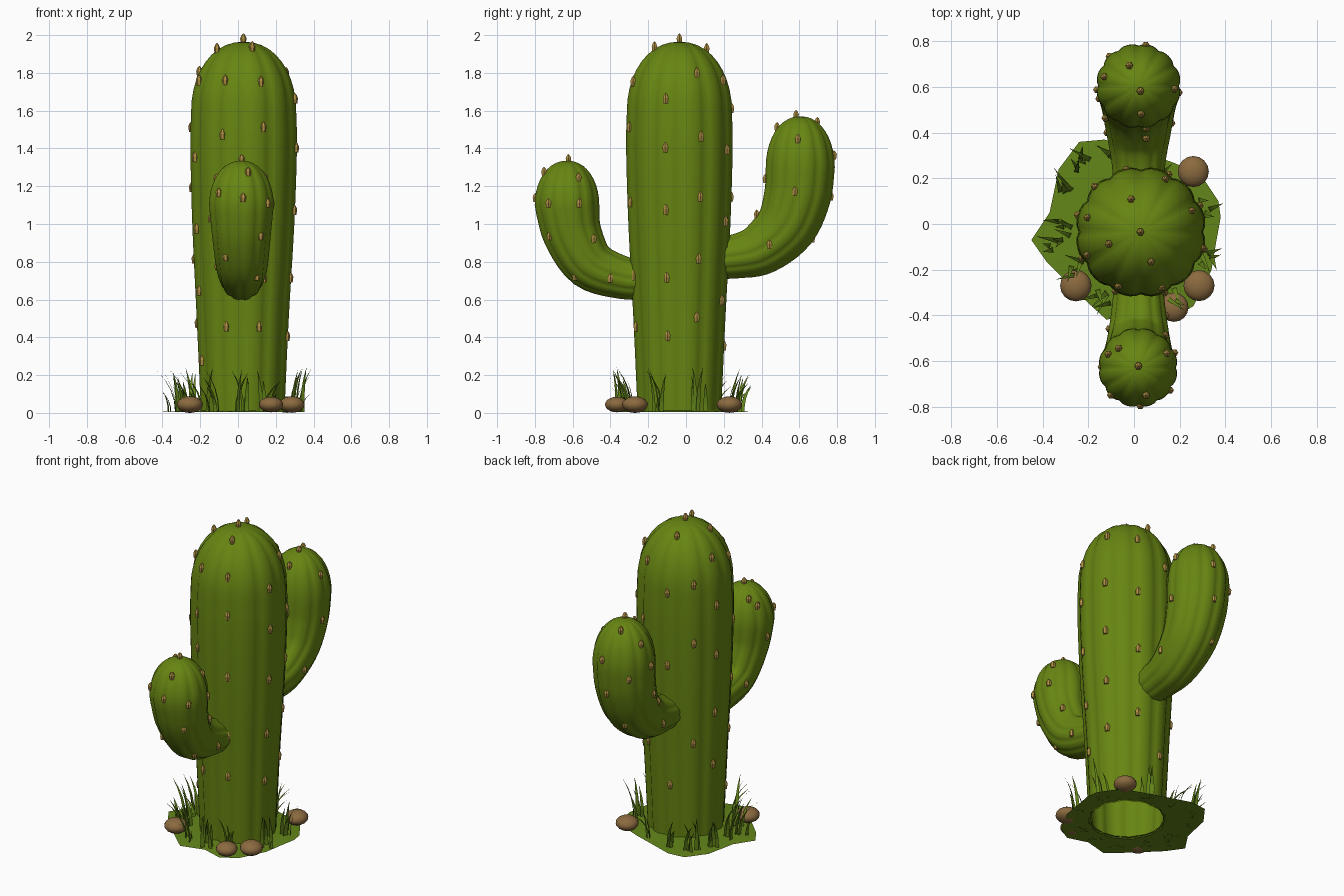
import bpy, bmesh, math, random
from mathutils import Vector
from mathutils.bvhtree import BVHTree

if "Cube" in bpy.data.objects:
    bpy.data.objects.remove(bpy.data.objects["Cube"])

random.seed(4)
X = Vector((1, 0, 0))


def material(name, rgb):
    m = bpy.data.materials.new(name)
    m.diffuse_color = (*rgb, 1)
    m.use_nodes = True
    m.node_tree.nodes["Principled BSDF"].inputs["Base Color"].default_value = m.diffuse_color
    return m


GREEN = material("cactus green", (0.135, 0.235, 0.006))
GRASS = material("grass green", (0.125, 0.235, 0.010))
TAN = material("spine tan", (0.42, 0.27, 0.055))
BROWN = material("stone brown", (0.26, 0.145, 0.05))


def finish(name, bm, mat, smooth=False):
    me = bpy.data.meshes.new(name)
    bm.to_mesh(me)
    bm.free()
    me.materials.append(mat)
    for p in me.polygons:
        p.use_smooth = smooth
    ob = bpy.data.objects.new(name, me)
    bpy.context.collection.objects.link(ob)
    return ob


def spline(pts, steps=5):
    """Catmull-Rom through 4D points (x, y, z, radius)."""
    v = [Vector(p) for p in pts]
    v = [2 * v[0] - v[1]] + v + [2 * v[-1] - v[-2]]
    out = []
    for i in range(1, len(v) - 2):
        a, b, c, d = v[i - 1:i + 3]
        for k in range(steps):
            t = k / steps
            out.append(0.5 * (2 * b + (c - a) * t + (2 * a - 5 * b + 4 * c - d) * t * t
                              + (3 * b - a - 3 * c + d) * t ** 3))
    return out + [v[-2]]


def ribbed_limb(name, pts, dome, ribs=12, depth=0.05):
    """Sweep a ribbed section along a path and close it with a dome."""
    path = spline(pts)
    end = path[-1].copy()
    for k in range(1, 11):
        a = k / 10 * math.pi / 2
        path.append(Vector((end.x, end.y, end.z + dome * math.sin(a),
                            end.w * max(math.cos(a), 0) ** 0.92)))
    n = ribs * 6
    bm = bmesh.new()
    rings = []
    for i, p in enumerate(path[:-1]):
        tan = (path[i + 1].xyz - path[max(i - 1, 0)].xyz).normalized()
        if i > len(path) - 12:
            tan = Vector((0, 0, 1))
        up = tan.cross(X)
        ring = []
        for j in range(n):
            t = 2 * math.pi * j / n
            r = p.w * (1 - depth * (1 - abs(math.sin(ribs * t / 2))) ** 1.5)
            ring.append(bm.verts.new(p.xyz + r * (math.cos(t) * X + math.sin(t) * up)))
        rings.append(ring)
    for a, b in zip(rings, rings[1:]):
        for j in range(n):
            bm.faces.new((a[j], a[(j + 1) % n], b[(j + 1) % n], b[j]))
    tip = bm.verts.new(path[-1].xyz)
    for j in range(n):
        bm.faces.new((rings[-1][j], rings[-1][(j + 1) % n], tip))
    tree = BVHTree.FromBMesh(bm)
    return finish(name, bm, GREEN, True), tree


def spines(name, tree, targets, length):
    """Stubby six-sided spines on the surface nearest to each target."""
    bm = bmesh.new()
    for t in targets:
        loc, nor, _, _ = tree.find_nearest(Vector(t))
        nor = (nor + Vector((0, 0, 0.12))).normalized()
        q = nor.to_track_quat('Z', 'Y')
        prof = [(-0.012, 0.013), (length * 0.4, 0.017), (length * 0.8, 0.009)]
        rings = [[bm.verts.new(loc + q @ Vector((r * math.cos(k * math.pi / 3),
                                                 r * math.sin(k * math.pi / 3), z)))
                  for k in range(6)] for z, r in prof]
        tip = bm.verts.new(loc + nor * length)
        for a, b in zip(rings, rings[1:]):
            for k in range(6):
                bm.faces.new((a[k], a[(k + 1) % 6], b[(k + 1) % 6], b[k]))
        for k in range(6):
            bm.faces.new((rings[-1][k], rings[-1][(k + 1) % 6], tip))
        bm.faces.new(rings[0][::-1])
    finish(name, bm, TAN)


# Trunk and the two curved arms
CX, CY = 0.025, -0.035
_, trunk = ribbed_limb("trunk", [(CX, CY, 0.005, 0.225), (CX, CY, 0.5, 0.248),
                                 (CX + .003, CY, 1.0, 0.275), (CX + .005, CY, 1.4, 0.287),
                                 (CX + .005, CY, 1.6, 0.283)], 0.365)
_, front = ribbed_limb("front_arm", [(0.02, -0.2, 0.71, 0.11), (0.02, -0.33, 0.715, 0.115),
                                     (0.02, -0.505, 0.785, 0.138), (0.018, -0.6, 0.945, 0.158),
                                     (0.018, -0.63, 1.1, 0.174)], 0.235)
_, back = ribbed_limb("back_arm", [(0.02, 0.15, 0.82, 0.113), (0.02, 0.27, 0.83, 0.12),
                                   (0.02, 0.40, 0.87, 0.142), (0.02, 0.53, 0.99, 0.165),
                                   (0.02, 0.59, 1.15, 0.18), (0.02, 0.605, 1.3, 0.186)], 0.27)

# Trunk spines: columns by angle, plus the crown
columns = {-15: (1.65, 1.39, 1.06, .70, .39), 24: (1.81, 1.45, 1.13, .80, .49),
           62: (1.76, 1.38, 1.0, .58), 102: (1.60, 1.13, .34),
           135: (1.66, 1.28, .62), 165: (1.82, 1.5, 1.18, .80, .46),
           205: (1.76, 1.34, .96, .63, .26), 247: (1.76, 1.46, 1.24, .44),
           293: (1.75, 1.5, 1.1, .71, .44)}
targets = [(CX + .3 * math.cos(math.radians(a)), CY + .3 * math.sin(math.radians(a)), z)
           for a, zs in columns.items() for z in zs]
targets += [(.025, -.035, 2), (-.02, .13, 1.94), (-.13, -.10, 1.94), (.08, -.18, 1.94)]
spines("trunk_spines", trunk, targets, 0.045)

# Arm spines
spines("front_arm_spines", front, [
    (.2, -.55, 1.10), (.19, -.46, .92), (.15, -.40, .70), (.02, -.82, 1.13), (.13, -.74, .92),
    (-.08, -.70, .80), (.11, -.6, .70), (.06, -.77, 1.28), (.02, -.62, 1.36), (-.09, -.52, 1.3),
    (-.12, -.77, 1.16), (.16, -.73, 1.1), (-.13, -.46, .76), (-.16, -.62, 1.02),
    (-.13, -.56, 1.24), (.15, -.56, 1.24)], 0.036)
spines("back_arm_spines", back, [
    (.2, .60, 1.45), (.22, .58, 1.16), (.18, .44, .88), (.05, .82, 1.36), (.02, .80, 1.13),
    (-.04, .69, .90), (-.03, .71, 1.55), (.03, .58, 1.6), (.03, .46, 1.52), (.06, .39, 1.23),
    (.06, .35, 1.06), (-.2, .59, 1.30), (-.15, .65, 1.46), (-.12, .75, 1.25),
    (-.15, .45, 1.02), (-.13, .40, .84), (-.18, .55, 1.1)], 0.036)

# Ragged ground patch with a hole under the trunk
outline = [(.38, .03), (.37, .10), (.29, .22), (.17, .27), (.05, .31), (-.13, .37), (-.24, .36),
           (-.33, .24), (-.37, .05), (-.45, -.07), (-.38, -.17), (-.24, -.31), (-.12, -.42),
           (.03, -.38), (.16, -.42), (.26, -.36), (.34, -.2), (.36, -.08)]
bm = bmesh.new()
pairs = []
for x, y in outline:
    d = Vector((x - CX, y - CY, 0)).normalized() * 0.215
    pairs.append((bm.verts.new((x, y, 0.004)), bm.verts.new((CX + d.x, CY + d.y, 0.014))))
for (a, b), (c, d) in zip(pairs, pairs[1:] + pairs[:1]):
    bm.faces.new((a, c, d, b))
finish("ground_patch", bm, GRASS)

# Grass tufts of curved blades leaning outwards
bm = bmesh.new()
tufts = [(-.34, -.09), (-.30, -.02), (-.29, .16), (-.22, .25), (.31, .07), (.31, -.15),
         (-.13, -.32), (.02, -.33), (.15, -.30), (.09, .24), (-.08, .27), (-.25, -.19)]
for x, y in tufts:
    base = math.atan2(y - CY, x - CX)
    for k in range(5):
        a = base + random.uniform(-0.9, 0.9)
        out = Vector((math.cos(a), math.sin(a), 0))
        side = Vector((-out.y, out.x, 0))
        p = Vector((x + random.uniform(-.035, .035), y + random.uniform(-.035, .035), 0.005))
        h, lean, w = random.uniform(.09, .24), random.uniform(.03, .11), 0.012
        last = None
        for s in range(4):
            t = s / 4
            c = p + out * lean * t * t + Vector((0, 0, h * t * (1.15 - .15 * t)))
            row = [bm.verts.new(c + side * w * (1 - t * t) * f) for f in (-1, 1)]
            if last:
                bm.faces.new((last[0], last[1], row[1], row[0]))
            last = row
        bm.faces.new((last[0], last[1], bm.verts.new(p + out * lean + Vector((0, 0, h)))))
finish("grass_blades", bm, GRASS)

# Flattened round stones
for i, (x, y, r) in enumerate([(.26, .23, .068), (-.255, -.27, .069),
                               (.285, -.27, .068), (.175, -.365, .064)]):
    bm = bmesh.new()
    bmesh.ops.create_uvsphere(bm, u_segments=16, v_segments=10, radius=r)
    bmesh.ops.scale(bm, vec=(1, 1, 0.64), verts=bm.verts)
    bmesh.ops.translate(bm, vec=(x, y, 0.044), verts=bm.verts)
    finish(f"stone_{i + 1}", bm, BROWN, True)
